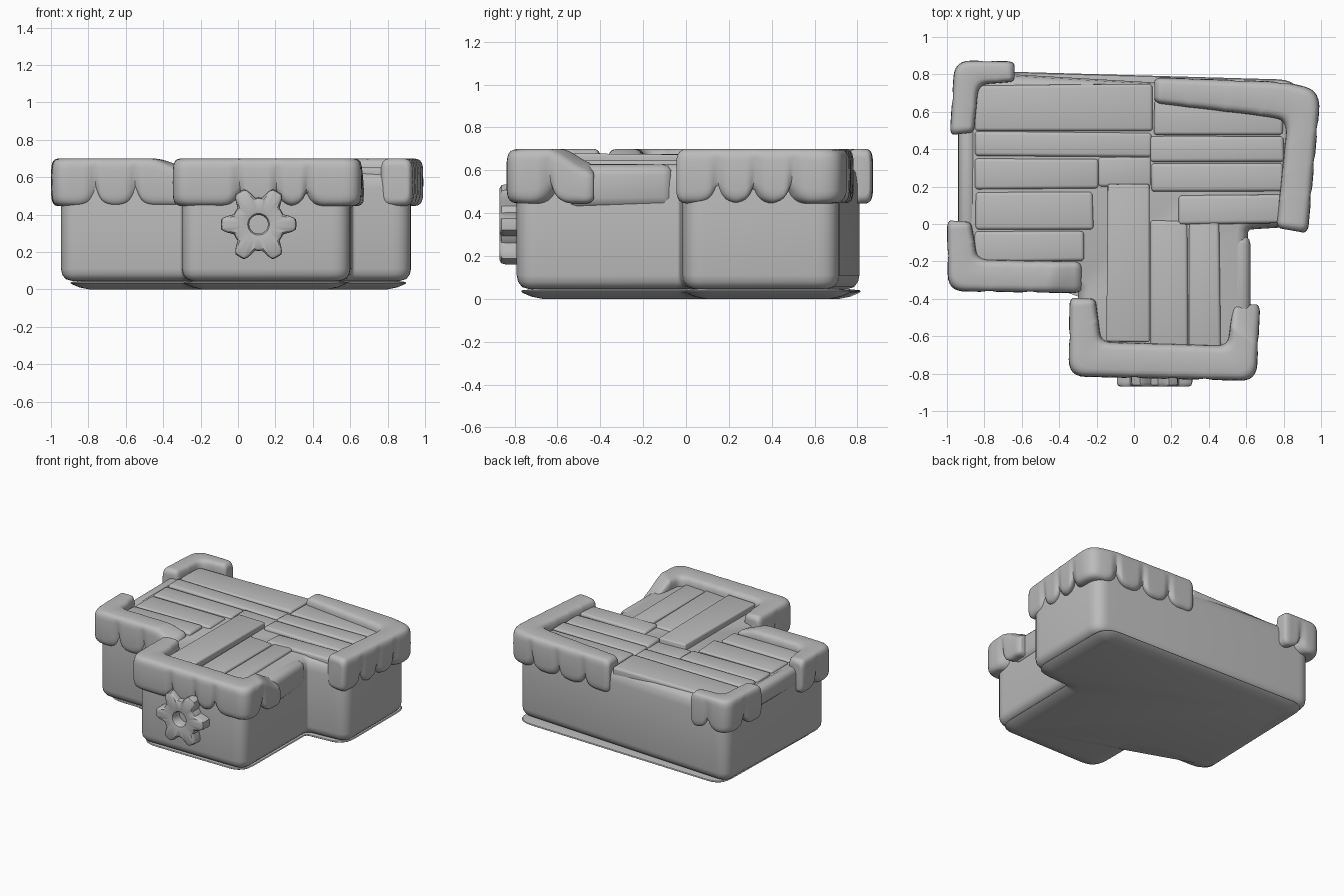
import bpy, bmesh, math, random
from mathutils import Vector

if "Cube" in bpy.data.objects:
    bpy.data.objects.remove(bpy.data.objects["Cube"])

random.seed(4)
stone = bpy.data.materials.new("plain_grey")
stone.diffuse_color = (0.5, 0.5, 0.5, 1)
stone.use_nodes = True
stone.node_tree.nodes["Principled BSDF"].inputs["Base Color"].default_value = stone.diffuse_color


def finish(name, bm, angle=40):
    bmesh.ops.recalc_face_normals(bm, faces=bm.faces[:])
    me = bpy.data.meshes.new(name)
    bm.to_mesh(me)
    bm.free()
    me.materials.append(stone)
    ob = bpy.data.objects.new(name, me)
    bpy.context.collection.objects.link(ob)
    bpy.ops.object.select_all(action='DESELECT')
    ob.select_set(True)
    bpy.context.view_layer.objects.active = ob
    bpy.ops.object.shade_smooth_by_angle(angle=math.radians(angle))


def loft(name, rings, closed=False):
    """Skin a list of equal closed rings; cap both ends unless closed."""
    bm = bmesh.new()
    vs = [[bm.verts.new(p) for p in ring] for ring in rings]
    n = len(vs[0])
    for a, b in zip(vs, vs[1:] + (vs[:1] if closed else [])):
        for i in range(n):
            bm.faces.new((a[i], a[(i + 1) % n], b[(i + 1) % n], b[i]))
    if not closed:
        bm.faces.new(vs[0])
        bm.faces.new(vs[-1])
    finish(name, bm)


def round_path(pts, r, closed, steps=6, tight=()):
    """Replace the corners of a path of any dimension by short curves."""
    out, n = [], len(pts)
    for i, p in enumerate(pts):
        if not closed and i in (0, n - 1):
            out.append(p)
            continue
        rad = 0.02 if i in tight else r
        a, b = [p.lerp(q, min(0.45, rad / (q.xy - p.xy).length))
                for q in (pts[i - 1], pts[(i + 1) % n])]
        for k in range(steps + 1):
            t = k / steps
            out.append(a.lerp(p, t).lerp(p.lerp(b, t), t))
    return out


def inset(path, d):
    """Offset a counter-clockwise outline inwards."""
    res = []
    for i, p in enumerate(path):
        t = (path[(i + 1) % len(path)] - path[i - 1]).normalized()
        res.append(p + Vector((-t.y, t.x)) * d)
    return res


def block(name, corners, r, profile):
    outline = round_path([Vector(p) for p in corners], r, True, tight=(1, 4))
    loft(name, [[(p.x, p.y, z) for p in inset(outline, d)] for d, z in profile])


# stepped main body and the thin dished plate under it
block("main_body",
      [(-0.95, -0.34), (-0.3, -0.35), (-0.3, -0.79), (0.6, -0.79),
       (0.61, -0.03), (0.925, -0.01), (0.925, 0.71), (-0.91, 0.815)], 0.1,
      [(0.06, 0.045), (0.025, 0.055), (0.006, 0.08), (0, 0.11), (0, 0.54),
       (0.008, 0.59), (0.03, 0.62), (0.06, 0.63)])
block("base_plate",
      [(-0.9, -0.31), (-0.29, -0.32), (-0.29, -0.77), (0.58, -0.77),
       (0.59, -0.02), (0.9, 0.0), (0.9, 0.77), (-0.87, 0.82)], 0.13,
      [(0.1, 0.0), (0.05, 0.01), (0.01, 0.027), (0, 0.034), (0.005, 0.04), (0.05, 0.045)])


def plank(name, x0, x1, y0, y1, z0, z1, bevel=0.018, jitter=0.006):
    bm = bmesh.new()
    bmesh.ops.create_cube(bm, size=1)
    for v in bm.verts:
        c = v.co
        j = [random.uniform(-jitter, jitter) for _ in range(3)]
        v.co = (x0 + (x1 - x0) * (c.x + 0.5) + j[0],
                y0 + (y1 - y0) * (c.y + 0.5) + j[1],
                z0 + (z1 - z0) * (c.z + 0.5) + j[2])
    bmesh.ops.bevel(bm, geom=bm.edges[:], offset=bevel, segments=3,
                    profile=0.5, affect='EDGES')
    finish(name, bm)


# deck planks: left rows, right rows and front columns
left_rows = [(-0.20, -0.04, -0.27), (-0.03, 0.17, -0.22), (0.185, 0.35, -0.19),
             (0.36, 0.49, 0.09), (0.5, 0.745, 0.1)]
for i, (y0, y1, x1) in enumerate(left_rows):
    plank(f"left_plank_{i}", -0.85, x1, y0, y1, 0.55, 0.648)
for i, (y0, y1, x0) in enumerate([(0.0, 0.155, 0.24), (0.17, 0.32, 0.09),
                                  (0.33, 0.465, 0.09), (0.475, 0.66, 0.11)]):
    plank(f"right_plank_{i}", x0, 0.8, y0, y1, 0.55, 0.65)
plank("centre_plank_left", -0.19, 0.09, 0.2, 0.36, 0.55, 0.64)
for i, (x0, x1) in enumerate([(0.085, 0.285), (0.295, 0.46)]):
    plank(f"front_plank_{i}", x0, x1, -0.66, 0.015, 0.55, 0.645)
plank("raised_plank", -0.145, 0.08, -0.63, 0.215, 0.58, 0.675, 0.012)

# boards that fold over the edges of the deck
plank("right_edge_board", 0.465, 0.62, -0.56, -0.06, 0.42, 0.63, 0.05)
plank("left_edge_board", -0.94, -0.84, -0.1, 0.6, 0.5, 0.635, 0.04)


def trim(name, pairs, cusps, drop=0.0, drop_len=0.2, radius=0.09):
    """Puffy rim: pairs of outer/inner plan points, scallop cusps by outer length."""
    pts, s = [], 0.0
    for i, (o, q) in enumerate(pairs):
        if i:
            s += math.dist(o, pairs[i - 1][0])
        pts.append(Vector((*o, *q, s)))
    total = s
    path = round_path(pts, radius, False)
    # resample finely, with extra steps near the ends for the rounded tips
    dense = []
    for a, b in zip(path, path[1:]):
        n = max(1, round((b.xy - a.xy).length / 0.012))
        dense += [a.lerp(b, k / n) for k in range(n)]
    dense.append(path[-1])
    head = [dense[0].lerp(dense[1], t) for t in (0, 0.12, 0.4)]
    tail = [dense[-1].lerp(dense[-2], t) for t in (0.4, 0.12, 0)]
    dense = head + dense[1:-1] + tail
    rings = []
    for p in dense:
        s = p[4]
        near = min(abs(s - c) for c in cusps)
        w = max(0, 1 - near / 0.1)
        low = 0.445 + 0.09 * (1 - math.sqrt(max(0, 1 - w * w)))
        t = min(1, max(0, (s - total + drop_len) / drop_len))
        fall = drop * t * t * (3 - 2 * t)
        e = min(1, min(s, total - s) / 0.045)
        f = 0.68 + 0.32 * math.sqrt(max(0, 1 - (1 - e) ** 2))
        pinch = 0.02 * max(0, 1 - near / 0.04)
        ring = []
        for k in range(28):
            a = math.tau * k / 28
            c, d = math.cos(a), math.sin(a)
            u = 0.5 + 0.5 * f * math.copysign(abs(c) ** 0.42, c)
            v = 0.5 + 0.5 * f * math.copysign(abs(d) ** 0.42, d)
            top = 0.70 - fall * (0.5 + 0.5 * u)
            if c > 0:
                u -= pinch * (1 - v) / 0.15
            x = p[2] + (p[0] - p[2]) * u
            y = p[3] + (p[1] - p[3]) * u
            ring.append((x, y, low + (top - low) * v))
        rings.append(ring)
    loft(name, rings)


# the four scalloped corner rims
trim("back_left_rim",
     [((-0.985, 0.475), (-0.855, 0.49)), ((-0.96, 0.875), (-0.83, 0.745)),
      ((-0.64, 0.87), (-0.64, 0.76))], [0.2, 0.57])
trim("right_rim",
     [((0.11, 0.785), (0.11, 0.645)), ((0.82, 0.76), (0.7, 0.575)),
      ((1.0, 0.71), (0.82, 0.55)), ((0.93, -0.05), (0.76, -0.02))],
     [0.22, 0.45, 0.68, 1.1, 1.28, 1.46], radius=0.11)
trim("left_rim",
     [((-1.0, 0.02), (-0.87, 0.01)), ((-0.995, -0.36), (-0.835, -0.19)),
      ((-0.28, -0.37), (-0.28, -0.2))], [0.19, 0.6, 0.82], 0.06, 0.2)
trim("front_rim",
     [((-0.345, -0.395), (-0.205, -0.4)), ((-0.35, -0.815), (-0.175, -0.63)),
      ((0.655, -0.84), (0.5, -0.65)), ((0.675, -0.43), (0.53, -0.43))],
     [0.21, 0.77, 0.98, 1.15, 1.62], 0.11, 0.24)

# six-toothed gear on the front, lofted round its hole
gear = []
for k in range(96):
    a = math.tau * k / 96
    r = 0.172 + 0.03 * max(-1, min(1, 1.5 * math.cos(6 * a)))
    section = [(r - 0.02, -0.87), (r - 0.005, -0.862), (r, -0.845), (r, -0.77),
               (0.05, -0.77), (0.05, -0.85), (0.058, -0.866), (0.075, -0.87)]
    gear.append([(0.11 + q * math.cos(a), y, 0.348 + q * math.sin(a)) for q, y in section])
loft("front_gear", gear, True)
